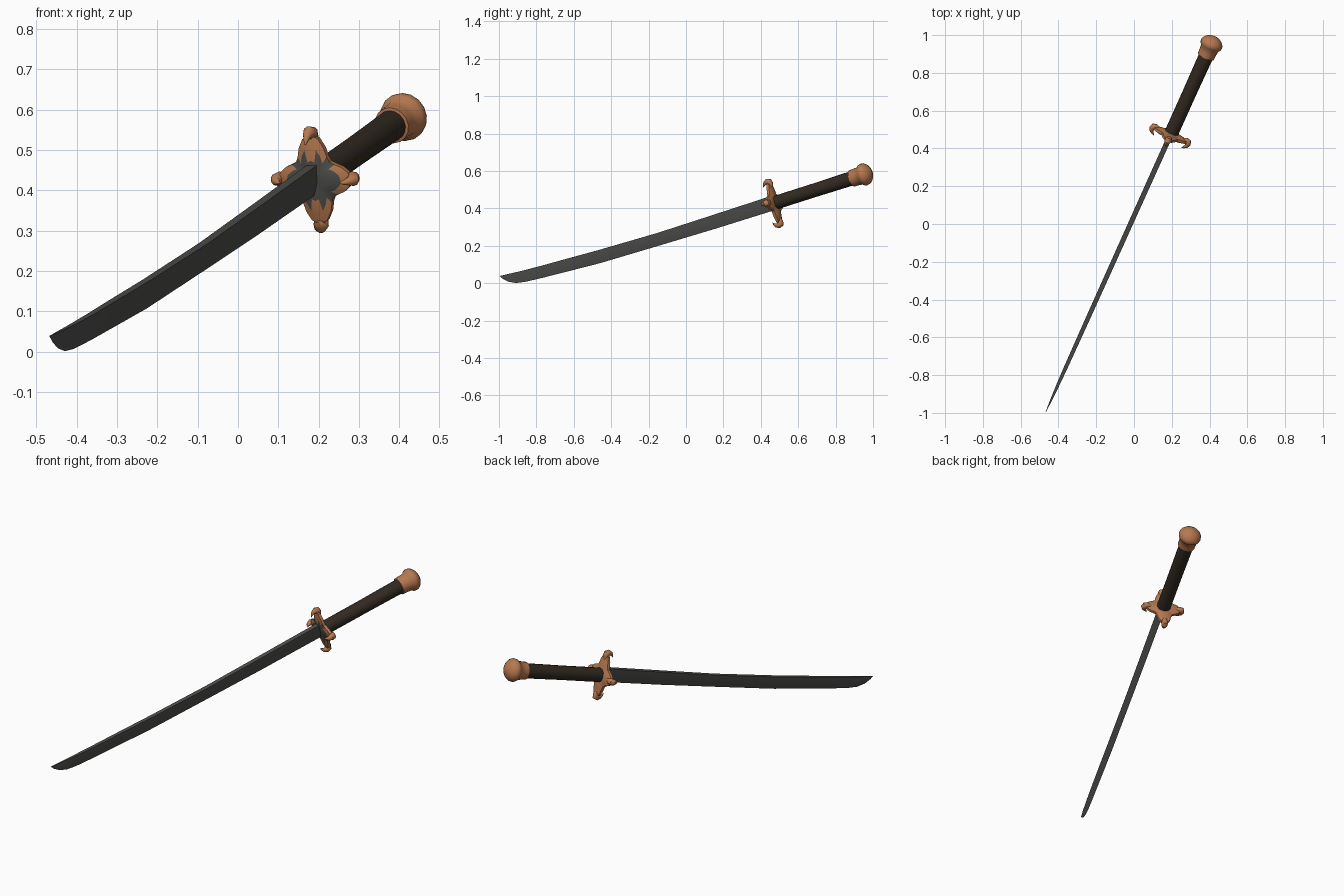
import bpy, bmesh, math
from mathutils import Vector

if "Cube" in bpy.data.objects:
    bpy.data.objects.remove(bpy.data.objects["Cube"])

# Sword frame: U = horizontal heading, W = sideways, A = hilt axis, V = up across the hilt
U = Vector((0.4107, 0.9118, 0))
W = Vector((0.9118, -0.4107, 0))
Z = Vector((0, 0, 1))
TILT = math.radians(16.2)
A = U * math.cos(TILT) + Z * math.sin(TILT)
V = Z * math.cos(TILT) - U * math.sin(TILT)
ORIGIN = Vector((-0.019, 0, 0))
GUARD = ORIGIN + U * 0.516 + Z * 0.428


def material(name, rgb):
    m = bpy.data.materials.new(name)
    m.diffuse_color = (*rgb, 1)
    m.use_nodes = True
    m.node_tree.nodes["Principled BSDF"].inputs["Base Color"].default_value = m.diffuse_color
    return m


steel = material("dark steel", (0.075, 0.078, 0.072))
copper = material("copper", (0.47, 0.19, 0.08))
leather = material("dark leather", (0.032, 0.023, 0.015))


def loft(name, rings, mats, angle=40, rule=None):
    """Skin a list of equal-length point rings and cap both ends."""
    bm = bmesh.new()
    vr = [[bm.verts.new(p) for p in ring] for ring in rings]
    n = len(rings[0])
    for a, b in zip(vr, vr[1:]):
        for i in range(n):
            bm.faces.new((a[i], a[(i + 1) % n], b[(i + 1) % n], b[i]))
    bm.faces.new(vr[0][::-1])
    bm.faces.new(vr[-1])
    bmesh.ops.remove_doubles(bm, verts=bm.verts, dist=1e-5)
    bmesh.ops.recalc_face_normals(bm, faces=bm.faces)
    if rule:
        for f in bm.faces:
            f.material_index = rule(f)
    me = bpy.data.meshes.new(name)
    bm.to_mesh(me)
    bm.free()
    for m in mats:
        me.materials.append(m)
    ob = bpy.data.objects.new(name, me)
    bpy.context.collection.objects.link(ob)
    bpy.context.view_layer.objects.active = ob
    ob.select_set(True)
    bpy.ops.object.shade_smooth_by_angle(angle=math.radians(angle))
    ob.select_set(False)
    return ob


def turned(name, profile, mat, sides):
    """Round part about the hilt axis from (distance, radius) pairs."""
    rings = [[GUARD + A * t + (V * math.cos(k) + W * math.sin(k)) * r
              for k in (2 * math.pi * i / sides for i in range(sides))]
             for t, r in profile]
    return loft(name, rings, [mat])


# Blade: wedge section with flat spine; (y, spine z, edge z, half thickness)
stations = [(0.46, 0.466, 0.386, 0.014), (0.15, 0.365, 0.289, 0.0135),
            (-0.15, 0.268, 0.199, 0.013), (-0.46, 0.178, 0.107, 0.012),
            (-0.64, 0.129, 0.061, 0.011), (-0.77, 0.093, 0.028, 0.010),
            (-0.86, 0.070, 0.007, 0.008), (-0.91, 0.058, 0.001, 0.006),
            (-0.95, 0.049, 0.008, 0.004), (-0.98, 0.042, 0.024, 0.002),
            (-0.996, 0.039, 0.038, 0.0005)]
blade = []
for y, top, low, h in stations:
    p = ORIGIN + U * (y / 0.9118)
    blade.append([p + Z * top - W * h, p + Z * top + W * h,
                  p + Z * (0.45 * top + 0.55 * low) + W * h * 0.75,
                  p + Z * low, p + Z * (0.45 * top + 0.55 * low) - W * h * 0.75])
loft("blade", blade, [steel], 25)

# Grip
turned("grip", [(0.0, 0.037), (0.25, 0.037), (0.49, 0.039)], leather, 16)

# Pommel: collar, neck and mushroom cap
turned("pommel", [(0.474, 0.038), (0.476, 0.046), (0.50, 0.047), (0.528, 0.049),
                  (0.538, 0.058), (0.550, 0.061), (0.562, 0.059), (0.576, 0.049),
                  (0.588, 0.032), (0.594, 0.014), (0.596, 0.003)], copper, 16)

# Guard plate: four-pointed concave star, thicker in the middle
N = 32


def star(scale, t):
    ring = []
    for i in range(N):
        k = 2 * math.pi * i / N
        point = abs(math.cos(2 * k)) ** 2.0 if math.cos(2 * k) ** 2 else 0
        reach = 0.115 * math.cos(k) ** 2 + 0.098 * math.sin(k) ** 2
        r = 0.064 + (reach - 0.064) * point
        ring.append(GUARD + A * t + (V * math.cos(k) + W * math.sin(k)) * r * scale)
    return ring


def inner_blade_side(f):
    c = f.calc_center_median() - GUARD
    flat = c - A * c.dot(A)
    return 1 if f.normal.dot(A) < -0.5 and flat.length < 0.062 else 0


loft("guard_plate", [star(0.45, -0.017), star(0.75, -0.013), star(1, -0.006),
                     star(1, 0.008), star(0.75, 0.014), star(0.45, 0.018)],
     [copper, steel], 30, inner_blade_side)

# Guard arms: rounded tips hooked towards the blade; (reach, along hilt, radius)
path = [(0.055, 0.0, 0.010), (0.085, 0.004, 0.012), (0.102, 0.008, 0.016),
        (0.114, 0.004, 0.018), (0.118, -0.006, 0.016), (0.114, -0.020, 0.011),
        (0.104, -0.031, 0.006), (0.094, -0.038, 0.001)]
arms = [("top", V, W, 0.004), ("bottom", -V, W, 0.004),
        ("right", W, V, -0.014), ("left", -W, V, -0.014)]
for label, d, side, extra in arms:
    rings = []
    for i, (r, t, rad) in enumerate(path):
        a, b = path[max(i - 1, 0)], path[min(i + 1, len(path) - 1)]
        tangent = (d * (b[0] - a[0]) + A * (b[1] - a[1])).normalized()
        up = tangent.cross(side)
        c = GUARD + d * (r + extra) + A * t
        rings.append([c + (side * math.cos(k) + up * math.sin(k)) * rad
                      for k in (2 * math.pi * j / 10 for j in range(10))])
    loft(label + "_guard_arm", rings, [copper])
